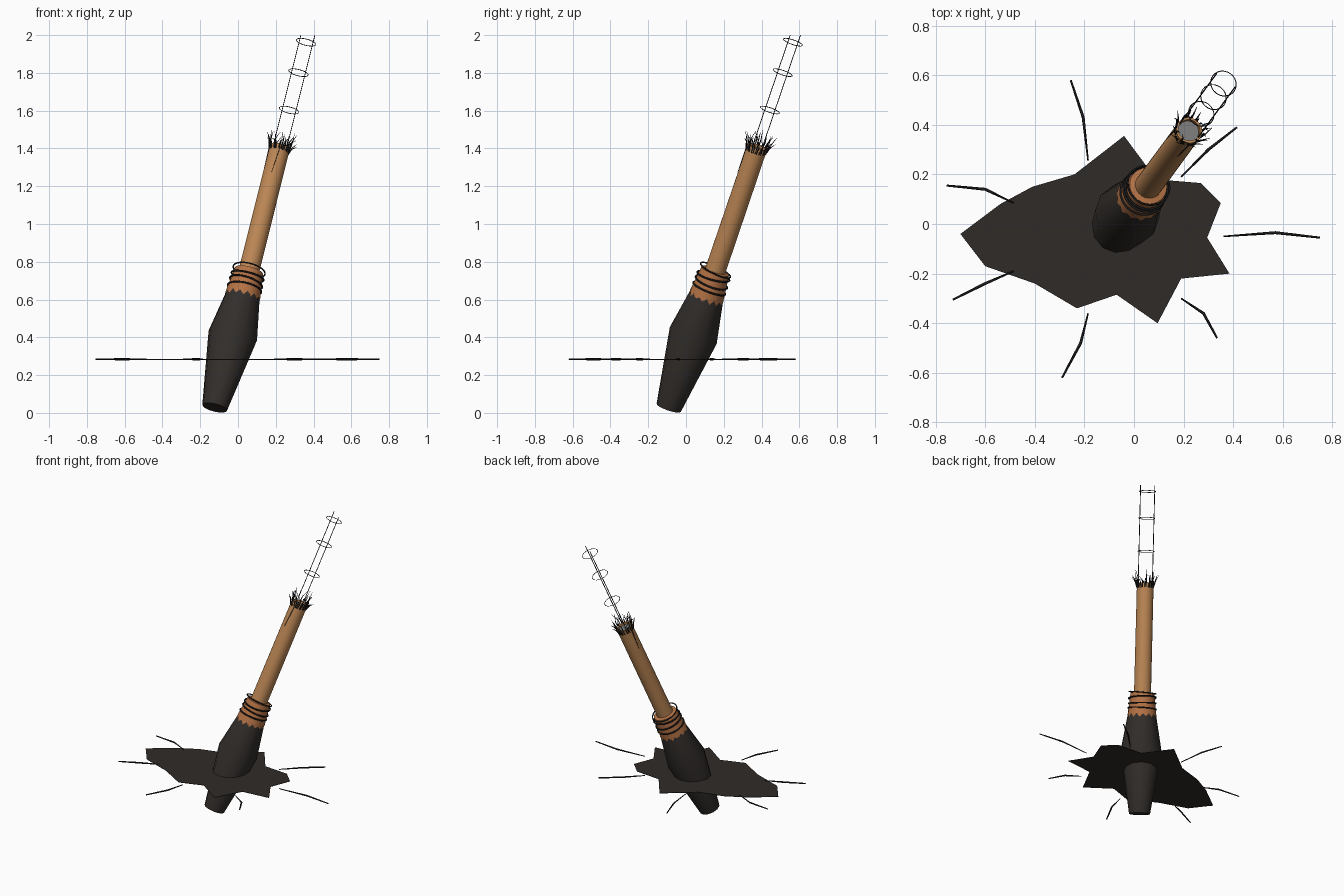
import bpy, bmesh, random
from math import sin, cos, pi, tau, radians
from mathutils import Vector, Matrix

if "Cube" in bpy.data.objects:
    bpy.data.objects.remove(bpy.data.objects["Cube"])

random.seed(4)

# Leaning frame: local z runs up the shaft axis
axis = Vector((0.25, 0.34, 1)).normalized()
side = Vector((0.34, -0.25, 0)).normalized()
LEAN = Matrix((side, axis.cross(side), axis)).transposed().to_4x4()
LEAN.translation = Vector((-0.13, -0.101, 0))


def material(name, r, g, b):
    m = bpy.data.materials.new(name)
    m.diffuse_color = (r, g, b, 1)
    m.use_nodes = True
    m.node_tree.nodes["Principled BSDF"].inputs["Base Color"].default_value = m.diffuse_color
    return m


WOOD = material("wood", 0.50, 0.24, 0.09)
COPPER = material("copper", 0.46, 0.17, 0.06)
CHAR = material("char", 0.032, 0.027, 0.024)
SOIL = material("soil", 0.030, 0.024, 0.021)
BLACK = material("black", 0.012, 0.011, 0.011)
GREY = material("grey", 0.2, 0.2, 0.2)


def finish(name, bm, mat, matrix=None, angle=35):
    me = bpy.data.meshes.new(name)
    bmesh.ops.recalc_face_normals(bm, faces=bm.faces[:])
    if matrix:
        bm.transform(matrix)
    bm.to_mesh(me)
    bm.free()
    me.materials.append(mat)
    ob = bpy.data.objects.new(name, me)
    bpy.context.collection.objects.link(ob)
    bpy.ops.object.select_all(action='DESELECT')
    bpy.context.view_layer.objects.active = ob
    ob.select_set(True)
    bpy.ops.object.shade_smooth_by_angle(angle=radians(angle))
    return ob


def lathe(name, profile, sides, mat, zigzag=0.0, caps=True):
    """Turn (radius, height) pairs about the leaning axis; zigzag tears the first row."""
    bm = bmesh.new()
    rows = []
    for k, (r, h) in enumerate(profile):
        row = []
        for i in range(sides):
            a = tau * i / sides
            dz = zigzag * random.uniform(0.5, 1) * (1 if i % 2 else -1) if k == 0 else 0
            row.append(bm.verts.new((r * cos(a), r * sin(a), h + dz)))
        rows.append(row)
    for lo, hi in zip(rows, rows[1:]):
        for i in range(sides):
            j = (i + 1) % sides
            bm.faces.new((lo[i], lo[j], hi[j], hi[i]))
    if caps:
        bm.faces.new(rows[0][::-1])
        bm.faces.new(rows[-1])
    return finish(name, bm, mat, LEAN)


def tubes(name, paths, mat, matrix=None, cyclic=False, res=0):
    """Thin strands; each path is a list of (point, radius)."""
    cu = bpy.data.curves.new(name, 'CURVE')
    cu.dimensions = '3D'
    cu.bevel_depth = 1.0
    cu.bevel_resolution = res
    cu.use_fill_caps = True
    for path in paths:
        sp = cu.splines.new('POLY')
        sp.points.add(len(path) - 1)
        sp.use_cyclic_u = cyclic
        for p, (co, r) in zip(sp.points, path):
            co = Vector(co)
            p.co = ((matrix @ co) if matrix else co).to_4d()
            p.radius = r
    ob = bpy.data.objects.new(name, cu)
    bpy.context.collection.objects.link(ob)
    cu.materials.append(mat)
    bpy.ops.object.select_all(action='DESELECT')
    bpy.context.view_layer.objects.active = ob
    ob.select_set(True)
    bpy.ops.object.convert(target='MESH')


def polar(r, a, h):
    return (r * cos(a), r * sin(a), h)


def ring(r, h, thick, tilt=0.0, phase=0.0, n=24):
    return [(polar(r, tau * i / n, h + tilt * cos(tau * i / n + phase)), thick) for i in range(n)]


# Charred head buried in the ground, torn collar, shaft and its grey core
lathe("charred_head", [(0.068, 0.03), (0.132, 0.445), (0.089, 0.69)], 12, CHAR)
lathe("collar", [(0.094, 0.665), (0.087, 0.73), (0.077, 0.815), (0.05, 0.82)], 28, COPPER,
      zigzag=0.014, caps=False)
lathe("shaft", [(0.055, 0.72), (0.054, 1.53), (0.045, 1.53), (0.045, 1.50)], 24, WOOD)
lathe("shaft_core", [(0.044, 1.49), (0.044, 1.515)], 16, GREY)

# Wire bindings around the collar
tubes("binding_wires", [ring(0.091, 0.715, 0.005, 0.004, 0.5), ring(0.089, 0.75, 0.005, 0.006, 2),
                        ring(0.088, 0.785, 0.005, 0.006, 4), ring(0.087, 0.82, 0.004, 0.010, 1)],
      BLACK, LEAN, cyclic=True, res=1)

# Frayed splinters at the broken end
splinters = []
for i in range(30):
    a = tau * i / 30 + random.uniform(-0.1, 0.1)
    length = random.uniform(0.03, 0.095)
    out = random.uniform(0.0, 0.035)
    splinters.append([(polar(0.052, a, 1.50), 0.004),
                      (polar(0.054 + out * 0.4, a, 1.525 + length * 0.4), 0.003),
                      (polar(0.054 + out, a + random.uniform(-0.4, 0.4), 1.52 + length), 0.0008)])
for a in (-0.9, -2.6):
    splinters.append([(polar(0.055, a, 1.50), 0.003), (polar(0.056, a - 0.2, 1.36), 0.001)])
tubes("splinters", splinters, BLACK, LEAN)

# Thin outline of the missing shaft: two rods and three hoops
tubes("outline_rods", [[((s * 0.046, 0, 1.50), 0.0025), ((s * 0.046, 0, 2.171), 0.0025)]
                       for s in (-1, 1)], BLACK, LEAN)
tubes("outline_hoops", [ring(0.053, h, 0.002) for h in (1.74, 1.955, 2.13)],
      BLACK, LEAN, cyclic=True)

# Scorched ground patch
patch = [(-.70, -.04), (-.54, .08), (-.41, .15), (-.24, .20), (-.04, .355), (.09, .18),
         (.27, .165), (.35, .085), (.295, -.055), (.385, -.20), (.19, -.22), (.095, -.40),
         (-.07, -.285), (-.23, -.34), (-.40, -.24), (-.60, -.17)]
bm = bmesh.new()
face = bm.faces.new([bm.verts.new((x, y, 0.281)) for x, y in patch[::-1]])
top = bmesh.ops.extrude_face_region(bm, geom=[face])["geom"]
for v in top:
    if isinstance(v, bmesh.types.BMVert):
        v.co.z += 0.003
finish("scorched_ground", bm, SOIL)

# Cracks radiating from the patch
cracks = [((-.185, .255), (-.205, .43), (-.255, .58)), ((.19, .19), (.30, .30), (.415, .39)),
          ((-.485, .085), (-.60, .14), (-.755, .155)), ((.36, -.05), (.57, -.035), (.75, -.055)),
          ((-.485, -.19), (-.60, -.24), (-.73, -.305)), ((.19, -.30), (.28, -.36), (.335, -.46)),
          ((-.185, -.36), (-.215, -.48), (-.29, -.62))]
tubes("ground_cracks", [[((x, y, 0.284), r) for (x, y), r in zip(c, (0.003, 0.006, 0.004))]
                        for c in cracks], BLACK)
